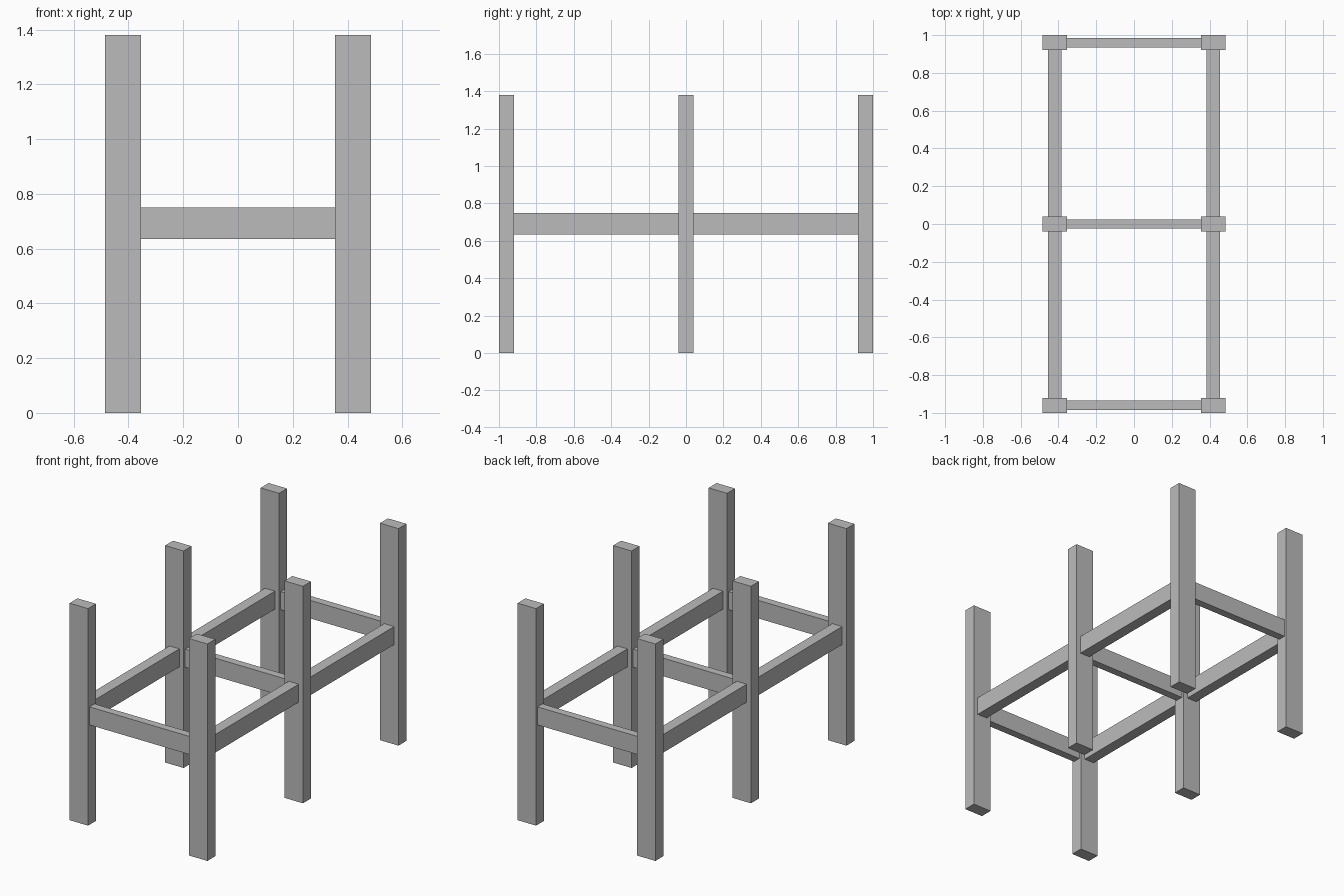
import bpy

cube = bpy.data.objects.get("Cube")
if cube:
    bpy.data.objects.remove(cube, do_unlink=True)

# Single grey finish
grey = bpy.data.materials.new("plain_grey")
grey.use_nodes = True
COLOR = (0.5, 0.5, 0.5, 1)
grey.diffuse_color = COLOR
grey.node_tree.nodes["Principled BSDF"].inputs["Base Color"].default_value = COLOR

POST_X, POST_W, POST_D, POST_H = 0.42, 0.13, 0.08, 1.38
ROW_Y = 0.96
RAIL_Z, RAIL_H = 0.692, 0.115


def box(name, center, size):
    bpy.ops.mesh.primitive_cube_add(size=1, location=center)
    ob = bpy.context.object
    ob.name = name
    ob.scale = size
    bpy.ops.object.transform_apply(location=False, rotation=False, scale=True)
    ob.data.materials.append(grey)


rows = {"front": -ROW_Y, "middle": 0, "back": ROW_Y}
sides = {"right": -1, "left": 1}

# Three rows of upright posts, each row joined by a cross rail
for row, y in rows.items():
    for side, s in sides.items():
        box(f"{row}_{side}_post", (s * POST_X, y, POST_H / 2), (POST_W, POST_D, POST_H))
    box(f"{row}_cross_rail", (0, y, RAIL_Z), (2 * POST_X - POST_W, 0.05, RAIL_H))

# Side rails between neighbouring posts
for side, s in sides.items():
    for part, d in (("front", -1), ("back", 1)):
        box(f"{part}_{side}_side_rail", (s * POST_X, d * ROW_Y / 2, RAIL_Z),
            (0.07, ROW_Y - POST_D, RAIL_H))
